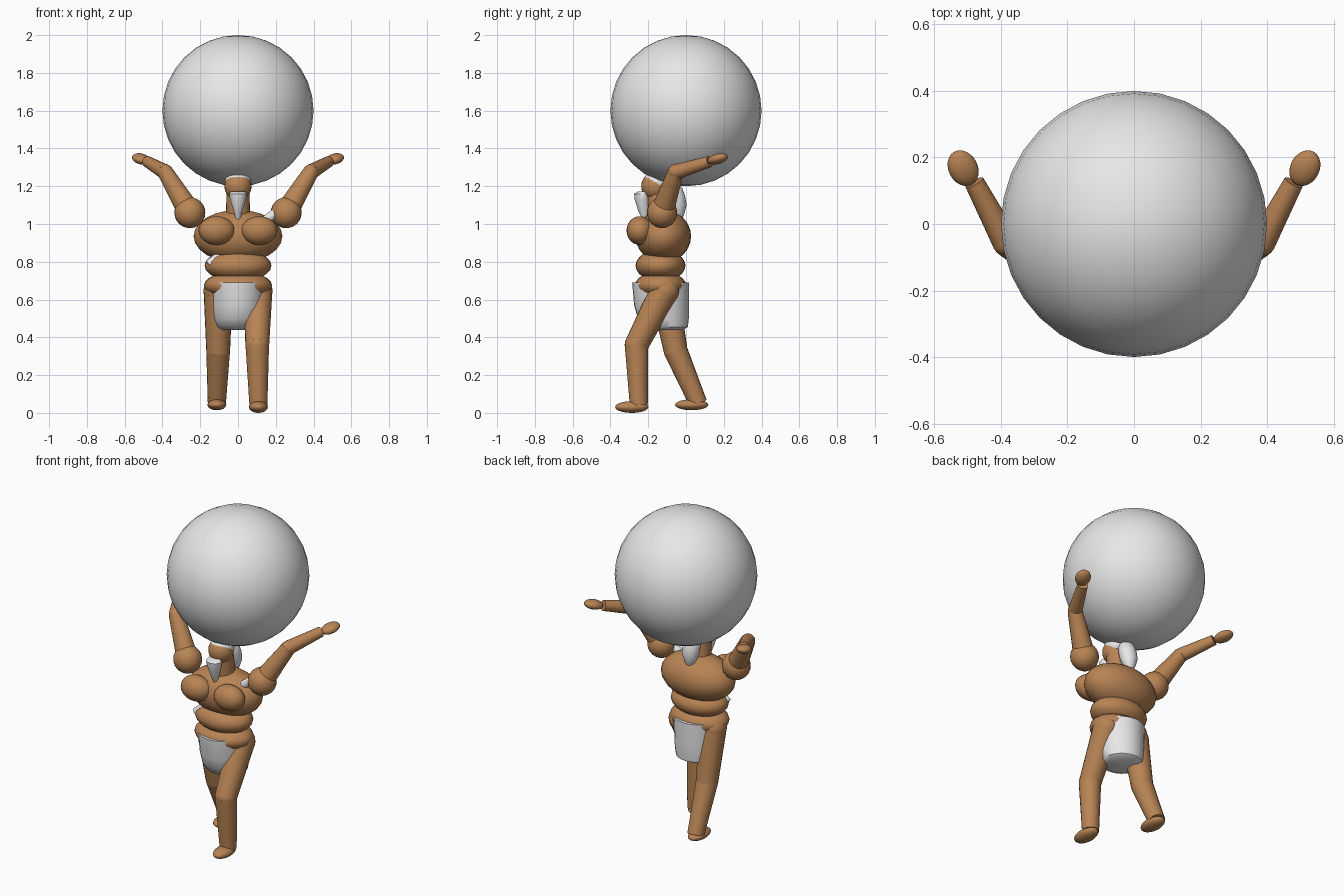
import bpy
import bmesh
from mathutils import Vector, Matrix
from math import sin, cos, tau

if "Cube" in bpy.data.objects:
    bpy.data.objects.remove(bpy.data.objects["Cube"])


def make_material(name, rgb):
    mat = bpy.data.materials.new(name)
    mat.use_nodes = True
    mat.diffuse_color = (*rgb, 1)
    mat.node_tree.nodes["Principled BSDF"].inputs["Base Color"].default_value = (*rgb, 1)
    return mat


SKIN = make_material("tan_skin", (0.48, 0.23, 0.09))
WHITE = make_material("pale_white", (0.8, 0.8, 0.8))


def finish(name, bm, mat):
    bmesh.ops.recalc_face_normals(bm, faces=bm.faces)
    mesh = bpy.data.meshes.new(name)
    bm.to_mesh(mesh)
    bm.free()
    mesh.materials.append(mat)
    obj = bpy.data.objects.new(name, mesh)
    bpy.context.collection.objects.link(obj)
    bpy.ops.object.select_all(action='DESELECT')
    obj.select_set(True)
    bpy.context.view_layer.objects.active = obj
    bpy.ops.object.shade_smooth_by_angle(angle=0.8)
    return obj


def ball(name, centre, radii, mat=SKIN, aim=None, seg=24):
    """Ellipsoid; its y axis may be aimed along a direction."""
    bm = bmesh.new()
    turn = Vector(aim).to_track_quat('Y', 'Z').to_matrix().to_4x4() if aim else Matrix()
    place = Matrix.Translation(centre) @ turn @ Matrix.Diagonal((*radii, 1))
    bmesh.ops.create_uvsphere(bm, u_segments=seg, v_segments=seg // 2, radius=1, matrix=place)
    return finish(name, bm, mat)


def limb(name, a, b, ra, rb, mat=SKIN):
    """Tapered cylinder from a to b."""
    a, b = Vector(a), Vector(b)
    bm = bmesh.new()
    place = Matrix.Translation((a + b) / 2) @ (b - a).to_track_quat('Z', 'Y').to_matrix().to_4x4()
    bmesh.ops.create_cone(bm, cap_ends=True, segments=20, radius1=ra, radius2=rb,
                          depth=(b - a).length, matrix=place)
    return finish(name, bm, mat)


def loft(name, rings, mat, seg=28):
    """Closed skin through elliptical rings given as (z, y, rx, ry)."""
    bm = bmesh.new()
    loops = [[bm.verts.new((rx * cos(tau * i / seg), y + ry * sin(tau * i / seg), z))
              for i in range(seg)] for z, y, rx, ry in rings]
    for low, high in zip(loops, loops[1:]):
        for i in range(seg):
            j = (i + 1) % seg
            bm.faces.new((low[i], low[j], high[j], high[i]))
    bm.faces.new(loops[0])
    bm.faces.new(loops[-1])
    return finish(name, bm, mat)


# Carried globe
ball("globe", (0, 0, 1.6), (0.4, 0.4, 0.4), WHITE, seg=32)

# Torso
ball("chest", (0, -0.12, 0.935), (0.235, 0.147, 0.14))
ball("abdomen", (0, -0.135, 0.78), (0.177, 0.132, 0.085))
ball("pelvis", (0, -0.135, 0.675), (0.18, 0.135, 0.075))
limb("neck", (0, -0.13, 1.0), (0, -0.15, 1.18), 0.066, 0.06)

# Head, hair and beard
ball("head", (0, -0.165, 1.2), (0.072, 0.072, 0.075))
ball("hair_cap", (0, -0.15, 1.222), (0.07, 0.078, 0.06), WHITE)
loft("back_hair", [(1.01, -0.04, 0.01, 0.01), (1.05, -0.04, 0.032, 0.03),
                   (1.1, -0.045, 0.05, 0.048), (1.15, -0.055, 0.052, 0.05),
                   (1.19, -0.065, 0.045, 0.045), (1.22, -0.075, 0.025, 0.03)], WHITE)
loft("beard", [(1.0, -0.215, 0.004, 0.004), (1.07, -0.225, 0.024, 0.028),
               (1.13, -0.232, 0.042, 0.04), (1.16, -0.235, 0.046, 0.04),
               (1.172, -0.225, 0.038, 0.03)], WHITE)

# Diagonal sash showing at the shoulder and the waist
limb("sash", (0.2, -0.15, 1.06), (-0.155, -0.185, 0.785), 0.025, 0.025, WHITE)

# Arms and chest muscles, mirrored on both sides
for side, s in (("left", 1), ("right", -1)):
    shoulder = Vector((s * 0.255, -0.127, 1.06))
    elbow = Vector((s * 0.385, -0.055, 1.275))
    wrist = Vector((s * 0.48, 0.125, 1.33))
    ball(side + "_chest_muscle", (s * 0.113, -0.245, 0.965), (0.096, 0.07, 0.076))
    ball(side + "_shoulder", shoulder, (0.082, 0.08, 0.082))
    limb(side + "_upper_arm", shoulder, elbow, 0.062, 0.042)
    ball(side + "_elbow", elbow, (0.041, 0.041, 0.041))
    limb(side + "_forearm", elbow, wrist, 0.041, 0.03)
    ball(side + "_hand", (s * 0.514, 0.168, 1.345), (0.044, 0.058, 0.027),
         aim=wrist - elbow)

# Striding legs: left forward, right back
for side, hip, knee, ankle, foot in (
        ("left", (0.105, -0.115, 0.645), (0.102, -0.262, 0.36), (0.108, -0.25, 0.04), (0.108, -0.287, 0.031)),
        ("right", (-0.105, -0.115, 0.645), (-0.105, -0.055, 0.33), (-0.112, 0.065, 0.05), (-0.112, 0.03, 0.043))):
    ball(side + "_hip", hip, (0.078, 0.078, 0.078))
    limb(side + "_thigh", hip, knee, 0.077, 0.063)
    ball(side + "_knee", knee, (0.063, 0.063, 0.063))
    limb(side + "_calf", knee, ankle, 0.063, 0.048)
    ball(side + "_foot", foot, (0.05, 0.088, 0.029 if side == "right" else 0.031))

# Loincloth
loft("loincloth", [(0.44, -0.1, 0.09, 0.085), (0.455, -0.105, 0.117, 0.115),
                   (0.5, -0.12, 0.13, 0.135), (0.57, -0.13, 0.137, 0.145),
                   (0.69, -0.135, 0.145, 0.15)], WHITE)
